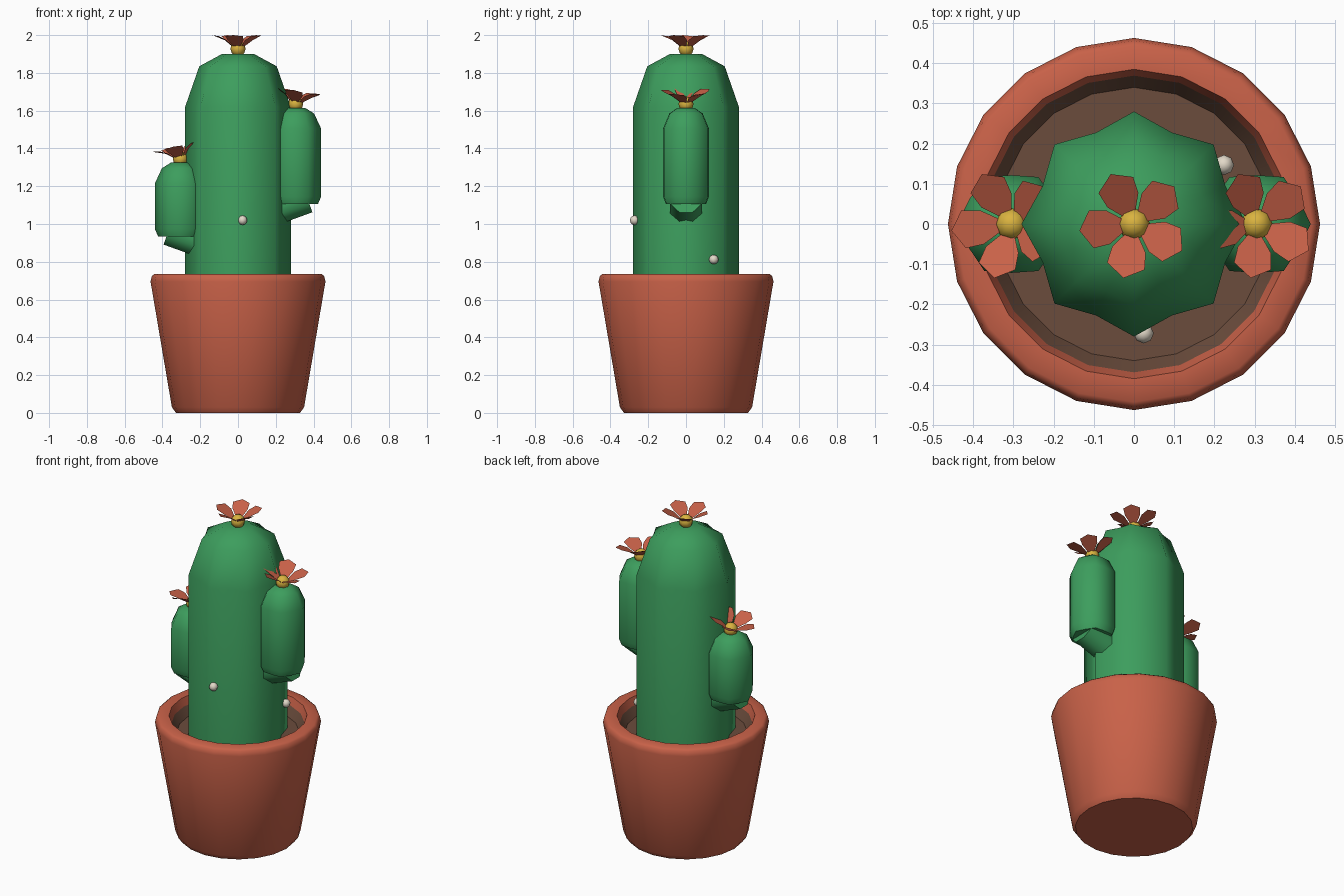
import bpy, bmesh, math
from mathutils import Matrix, Vector

if "Cube" in bpy.data.objects:
    bpy.data.objects.remove(bpy.data.objects["Cube"])


def material(name, rgb):
    m = bpy.data.materials.new(name)
    m.diffuse_color = (*rgb, 1)
    m.use_nodes = True
    m.node_tree.nodes["Principled BSDF"].inputs["Base Color"].default_value = m.diffuse_color
    return m


TERRACOTTA = material("terracotta", (0.58, 0.12, 0.065))
GREEN = material("cactus green", (0.046, 0.34, 0.11))
YELLOW = material("flower yellow", (0.70, 0.45, 0.05))
SOIL = material("soil brown", (0.145, 0.072, 0.045))
CREAM = material("pebble cream", (0.76, 0.69, 0.58))


def finish(bm, name, mat, angle=None, smooth=True, recalc=True):
    if recalc:
        bmesh.ops.recalc_face_normals(bm, faces=bm.faces)
    me = bpy.data.meshes.new(name)
    bm.to_mesh(me)
    bm.free()
    me.materials.append(mat)
    for p in me.polygons:
        p.use_smooth = smooth
    ob = bpy.data.objects.new(name, me)
    bpy.context.collection.objects.link(ob)
    if angle:
        bpy.ops.object.select_all(action='DESELECT')
        ob.select_set(True)
        bpy.context.view_layer.objects.active = ob
        bpy.ops.object.shade_smooth_by_angle(angle=math.radians(angle))
    return ob


def lathe(name, profile, sides, mat, x=0, valley=1.0, angle=None, caps=(True, True)):
    """Revolve (radius, z) points; every second side is pulled in by valley."""
    bm = bmesh.new()
    rings = []
    for r, z in profile:
        ring = []
        for i in range(sides):
            a = 2 * math.pi * i / sides
            rr = r * (valley if i % 2 else 1)
            ring.append(bm.verts.new((x + rr * math.cos(a), rr * math.sin(a), z)))
        rings.append(ring)
    for lo, hi in zip(rings, rings[1:]):
        for i in range(sides):
            j = (i + 1) % sides
            bm.faces.new((lo[i], lo[j], hi[j], hi[i]))
    if caps[0]:
        bm.faces.new(rings[0][::-1])
    if caps[1]:
        bm.faces.new(rings[-1])
    return finish(bm, name, mat, angle, recalc=all(caps))


def ball(name, loc, r, mat):
    bm = bmesh.new()
    bmesh.ops.create_uvsphere(bm, u_segments=8, v_segments=6, radius=r,
                              matrix=Matrix.Translation(loc))
    return finish(bm, name, mat)


def flower(name, x, z, tilt):
    """Five pointed petals in a shallow cup around a yellow centre."""
    bm = bmesh.new()
    base = Matrix.Translation((x, 0, z)) @ Matrix.Rotation(math.radians(tilt), 4, 'Y')
    outline = [(-30, .028, .008), (-33, .078, .045), (-24, .117, .066), (0, .137, .072),
               (24, .117, .066), (33, .078, .045), (30, .028, .008)]
    for k in range(5):
        verts = []
        for a, r, h in outline:
            t = math.radians(43 + 72 * k + a)
            verts.append(bm.verts.new(base @ Vector((r * math.cos(t), r * math.sin(t), h))))
        bm.faces.new(verts)
    finish(bm, name + "_petals", TERRACOTTA, smooth=False, recalc=False)
    ball(name + "_centre", (x, 0, z), .04, YELLOW)


def arm(name, side, bottom, top):
    """Ribbed upright arm on a slanting stub."""
    lathe(name, [(.118, bottom), (.135, bottom + .04), (.135, top - .11),
                 (.098, top - .03), (.05, top)], 12, GREEN, x=side * .305, valley=.9, angle=62)
    a = Vector((side * .18, 0, bottom - .03))
    b = Vector((side * .365, 0, bottom + .037))
    bm = bmesh.new()
    d = b - a
    # eight-sided stub with a flat underside
    rot = Matrix.Rotation(math.atan2(d.x, d.z), 4, 'Y') @ Matrix.Rotation(math.pi / 8, 4, 'Z')
    bmesh.ops.create_cone(bm, cap_ends=True, segments=8, radius1=.092, radius2=.092,
                          depth=d.length, matrix=Matrix.Translation((a + b) / 2) @ rot)
    finish(bm, name + "_stub", GREEN, angle=50)


# pot with a thick rim, open at the top
lathe("pot", [(.328, 0), (.35, .03), (.463, .695), (.456, .725), (.443, .735),
              (.385, .735), (.368, .685)], 20, TERRACOTTA, angle=40, caps=(True, False))
# soil, slightly dished at its edge
lathe("soil", [(.37, .60), (.37, .69), (.34, .635)], 20, SOIL, angle=40)

# ribbed main stem
lathe("cactus_stem", [(.28, .60), (.28, 1.62), (.205, 1.835), (.085, 1.90)],
      16, GREEN, valley=.88, angle=65)

# arms
arm("right_arm", 1, 1.105, 1.615)
arm("left_arm", -1, .934, 1.325)

# flowers
flower("top_flower", 0, 1.928, 0)
flower("right_flower", .305, 1.635, 9)
flower("left_flower", -.305, 1.345, -14)

# small pale spines
for i, p in enumerate([(.024, -.272, 1.02), (.224, .147, .812)]):
    ball("spine_bead_%d" % (i + 1), p, .025, CREAM)
